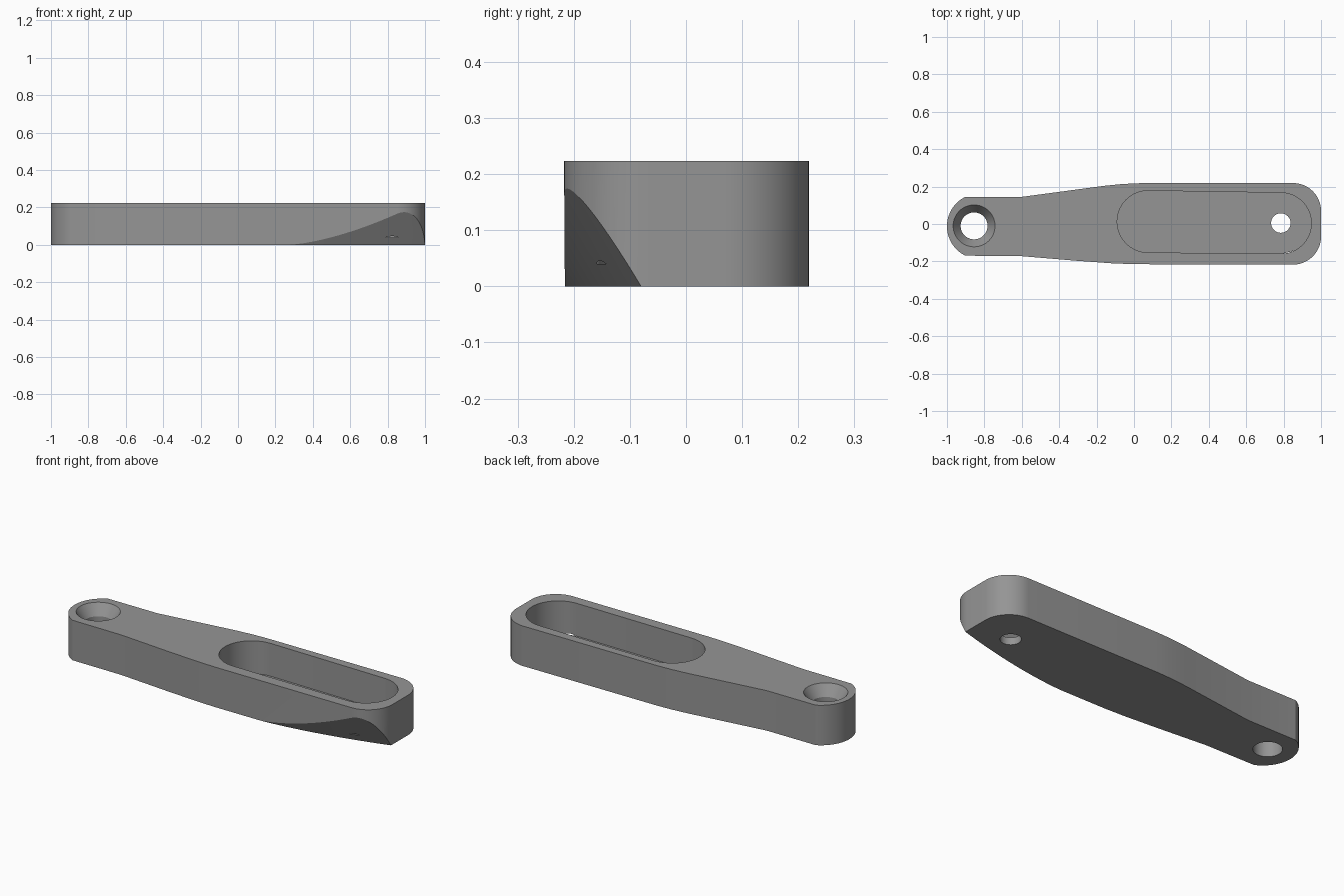
import bpy, bmesh, math

if "Cube" in bpy.data.objects:
    bpy.data.objects.remove(bpy.data.objects["Cube"])

H = 0.223        # body height
FLOOR = 0.04     # pocket floor height

grey = bpy.data.materials.new("mid grey")
grey.diffuse_color = (0.3, 0.3, 0.3, 1)
grey.use_nodes = True
grey.node_tree.nodes["Principled BSDF"].inputs["Base Color"].default_value = grey.diffuse_color


def arc(cx, cy, r, a0, a1, n=20):
    return [(cx + r * math.cos(math.radians(a0 + (a1 - a0) * i / n)),
             cy + r * math.sin(math.radians(a0 + (a1 - a0) * i / n))) for i in range(n + 1)]


def loft(name, rings):
    """Closed solid from rings of equal length, lowest first, counter-clockwise."""
    bm = bmesh.new()
    loops = [[bm.verts.new(p) for p in ring] for ring in rings]
    n = len(loops[0])
    for a, b in zip(loops, loops[1:]):
        for i in range(n):
            j = (i + 1) % n
            bm.faces.new((a[i], a[j], b[j], b[i]))
    bm.faces.new(loops[0][::-1])
    bm.faces.new(loops[-1])
    bmesh.ops.recalc_face_normals(bm, faces=bm.faces)
    me = bpy.data.meshes.new(name)
    bm.to_mesh(me)
    bm.free()
    me.materials.append(grey)
    ob = bpy.data.objects.new(name, me)
    bpy.context.collection.objects.link(ob)
    return ob


def prism(name, pts, z0, z1, shear=0.0):
    return loft(name, [[(x, y + shear * z, z) for x, y in pts] for z in (z0, z1)])


def turned(name, cx, cy, profile, n=64):
    return loft(name, [[(x, y, z) for x, y in arc(cx, cy, r, 0, 360 * (n - 1) / n, n - 1)]
                       for r, z in profile])


# Arm body: narrow rounded end, tapering out to a wide end with round corners
outline = arc(-0.825, -0.012, 0.175, 116, 244, 32)
outline += [(-0.6, -0.172), (-0.3, -0.197), (-0.12, -0.21), (0.0, -0.215)]
outline += arc(0.85, -0.067, 0.15, -90, 0)
outline += arc(0.85, 0.069, 0.15, 0, 90)
outline += [(0.03, 0.218), (-0.06, 0.214), (-0.16, 0.204), (-0.6, 0.145)]
body = prism("arm_body", outline, 0, H)

# Long pocket, slightly tilted
pocket = prism("pocket_cutter", arc(0.075, 0.013, 0.165, 90, 270, 32)
               + arc(0.785, 0.004, 0.163, -90, 90, 32), FLOOR, H + 0.1)

# Bolt hole through the pocket floor, and countersunk hole in the narrow end
bolt = turned("bolt_hole_cutter", 0.785, 0.005, [(0.052, -0.1), (0.052, 0.1)])
sink = turned("countersunk_hole_cutter", -0.855, -0.01,
              [(0.072, -0.1), (0.072, H - 0.06), (0.112, H), (0.112, H + 0.1)])

# Curved undercut along the lower front corner of the wide end
edge = [(0.2, -0.6), (1.1, -0.6)]
for i in range(25):
    x = 1.1 - 0.9 * i / 24
    edge.append((x, -0.2165 + 0.1365 * (max(x - 0.25, 0) / 0.75) ** 1.6))
undercut = prism("undercut_cutter", edge, -0.1, 0.35, shear=-0.58)

# Cut the body, then remove the cutters
bpy.context.view_layer.objects.active = body
body.select_set(True)
for cutter in (pocket, bolt, sink, undercut):
    cutter.hide_render = True
    mod = body.modifiers.new(cutter.name, 'BOOLEAN')
    mod.operation = 'DIFFERENCE'
    mod.solver = 'EXACT'
    mod.object = cutter
    bpy.ops.object.modifier_apply(modifier=mod.name)
    bpy.data.objects.remove(cutter)

bpy.ops.object.shade_smooth_by_angle(angle=math.radians(20))
